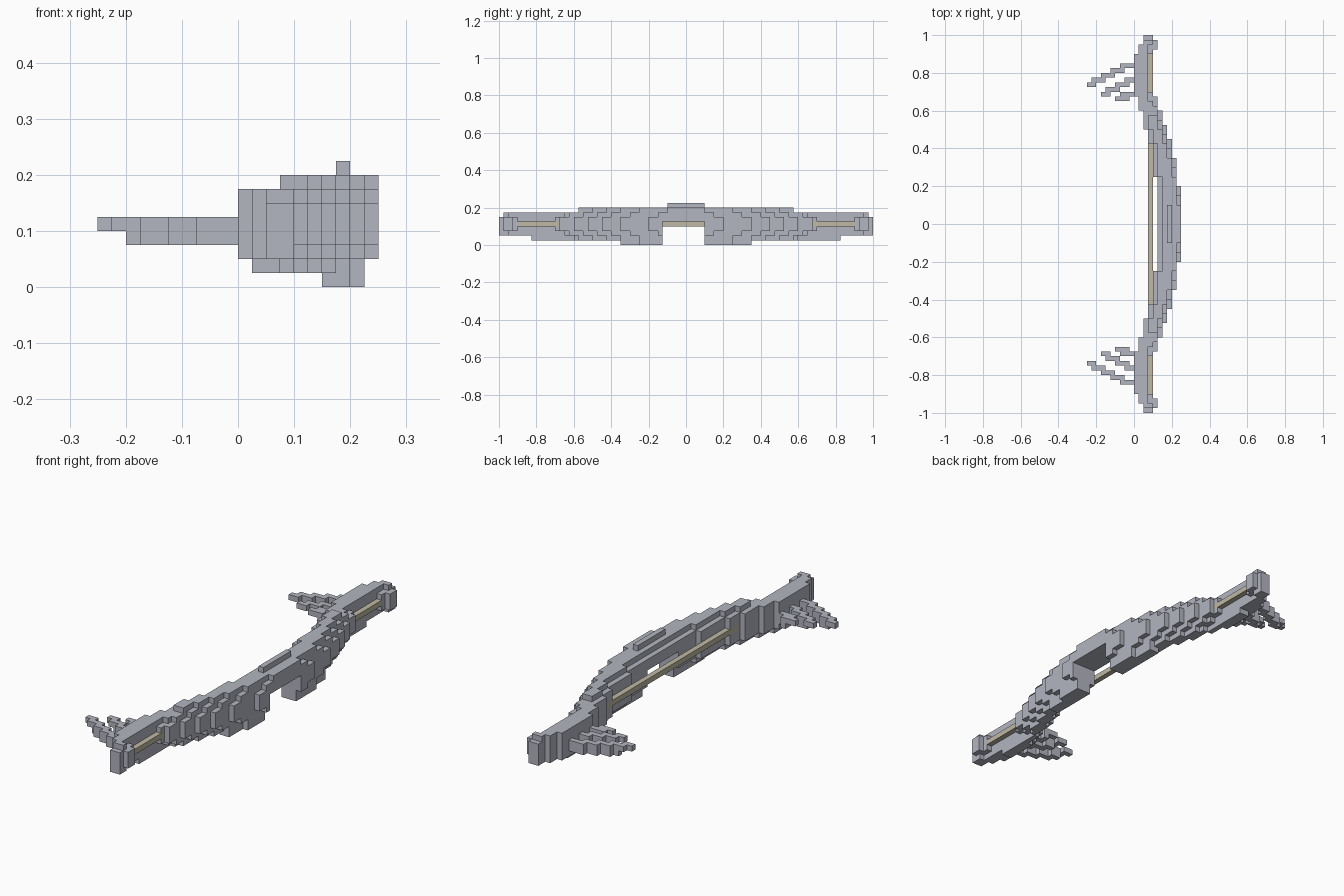
import bpy
import bmesh
from mathutils import Vector

V = 0.025        # edge of one block
MID = 4          # middle block row in height
HALF = 40        # blocks from the grip to a tip

if "Cube" in bpy.data.objects:
    bpy.data.objects.remove(bpy.data.objects["Cube"], do_unlink=True)


def material(name, rgb):
    mat = bpy.data.materials.new(name)
    mat.use_nodes = True
    mat.diffuse_color = (*rgb, 1)
    mat.node_tree.nodes["Principled BSDF"].inputs["Base Color"].default_value = (*rgb, 1)
    return mat


def build(name, cells, mat):
    """Make one mesh from the exposed sides of a set of blocks."""
    bm = bmesh.new()
    for cell in cells:
        centre = Vector(cell) + Vector((0.5, 0.5, 0.5))
        for axis in range(3):
            for sign in (-1, 1):
                n = Vector((0, 0, 0))
                n[axis] = sign
                if tuple(int(a + b) for a, b in zip(cell, n)) in cells:
                    continue
                u = Vector((0, 0, 0))
                u[(axis + 1) % 3] = 1
                w = n.cross(u)
                corners = [n - u - w, n + u - w, n + u + w, n - u + w]
                bm.faces.new([bm.verts.new((centre + c / 2) * V) for c in corners])
    bmesh.ops.remove_doubles(bm, verts=bm.verts, dist=V / 10)
    mesh = bpy.data.meshes.new(name)
    bm.to_mesh(mesh)
    bm.free()
    mesh.materials.append(mat)
    obj = bpy.data.objects.new(name, mesh)
    bpy.context.collection.objects.link(obj)


def stepped(steps, h):
    """Value of the first step whose limit lies beyond h."""
    return next(value for limit, value in steps if h < limit)


def mirrored(cells):
    return cells | {(x, -1 - y, z) for x, y, z in cells}


# Curve of the bow seen from above: (distance limit, x) in blocks
OUTER = [(8, 10), (14, 9), (18, 8), (21, 7), (24, 6), (27, 5),
         (28, 4), (36, 3), (37, 4), (39, 5), (HALF, 4)]
INNER = [(10, 5), (17, 4), (20, 3), (24, 2), (27, 1), (36, 0), (38, 1), (HALF, 2)]
# How far each row away from the middle draws back along the limb
DRAW_BACK = [0, 0, 2, 4, 4]
# Length of each block row, bottom to top
ROW_END = [14, 33, 40, 40, 40, 40, 39, 23]


def outer(h, d):
    s = DRAW_BACK[d]
    return min(stepped(OUTER, k) for k in range(max(0, h - s), min(HALF - 1, h + s) + 1))


# Bow body with rounded limbs
body = set()
for z, end in enumerate(ROW_END):
    d = abs(z - MID)
    for h in range(end):
        start = 6 if z == 0 else stepped(INNER, h) + (d > 2)
        body |= {(x, h, z) for x in range(start, outer(h, d))}
body = mirrored(body)

# Raised sight on top and the arrow notch below
body |= {(7, y, 8) for y in range(-4, 4)}
body -= {c for c in body if -5 <= c[1] < 4 and c[2] <= MID}

# Swept-back prongs: (x of tip, y of tip, x lengths of the steps)
prongs = set()
PRONGS = [(-10, 29, 2, 5), (-7, 27, 2, 4), (-4, 26, 3, 2)]
for tip_x, tip_y, first, count in PRONGS:
    x = tip_x
    for i in range(count):
        length = first if i == 0 else 3
        for k in range(x, min(x + length, 0)):
            prongs.add((k, tip_y + i, 4))
            # the lower layer stops short of the tip
            if k >= tip_x + 2:
                prongs.add((k, tip_y + i, 3))
        x = x + 1 if i == 0 else x + 2
prongs = mirrored(prongs)

# Bowstring, running through the limbs
string = {(3, y, MID) for y in range(-36, 36)}

metal = material("grey_metal", (0.45, 0.465, 0.53))
cord = material("tan_cord", (0.52, 0.48, 0.37))
build("bow_body", body - string, metal)
build("limb_prongs", prongs, metal)
build("bowstring", string, cord)
